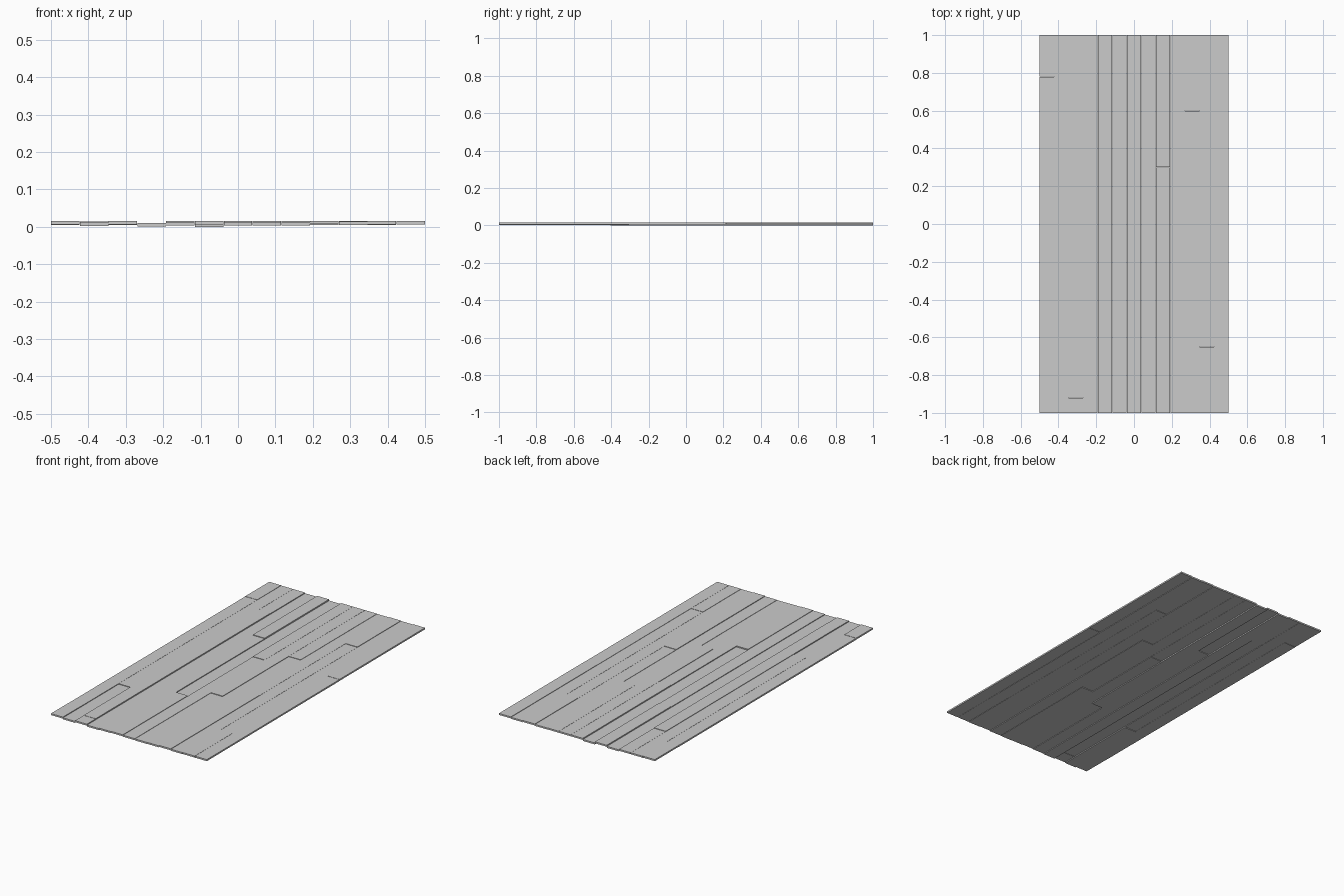
import bpy

if "Cube" in bpy.data.objects:
    bpy.data.objects.remove(bpy.data.objects["Cube"])

COLS = 13
WIDTH = 1.0 / COLS
THICK = 0.009
GAP = 0.001

# per column: end-joint positions along y, then underside height of each board (front to back)
layout = [
    ([-0.845, 0.78], [0.006, 0.005, 0.006]),
    ([-0.49], [0.002, 0.005]),
    ([-0.92, 0.68], [0.006, 0.007, 0.005]),
    ([], [0.001]),
    ([0.41], [0.004, 0.007]),
    ([-0.405], [0.006, 0.000]),
    ([0.19], [0.004, 0.006]),
    ([-0.305], [0.003, 0.006]),
    ([0.30], [0.004, 0.006]),
    ([-0.185], [0.007, 0.005]),
    ([0.60], [0.005, 0.007]),
    ([-0.65], [0.006, 0.005]),
    ([0.215], [0.006, 0.007]),
]


def board(name, x0, x1, y0, y1, z0):
    bpy.ops.mesh.primitive_cube_add(
        size=1, location=((x0 + x1) / 2, (y0 + y1) / 2, z0 + THICK / 2))
    ob = bpy.context.object
    ob.name = name
    ob.scale = (x1 - x0, y1 - y0, THICK)
    bpy.ops.object.transform_apply(location=False, rotation=False, scale=True)


# floor boards, row by row
for c, (joints, heights) in enumerate(layout):
    x0 = -0.5 + c * WIDTH + (GAP / 2 if c else 0)
    x1 = -0.5 + (c + 1) * WIDTH - (GAP / 2 if c < COLS - 1 else 0)
    ends = [-1.0] + joints + [1.0]
    for i, z in enumerate(heights):
        y0 = ends[i] + (GAP / 2 if i else 0)
        y1 = ends[i + 1] - (GAP / 2 if i < len(joints) else 0)
        board(f"floor_board_{c + 1}_{i + 1}", x0, x1, y0, y1, z)
